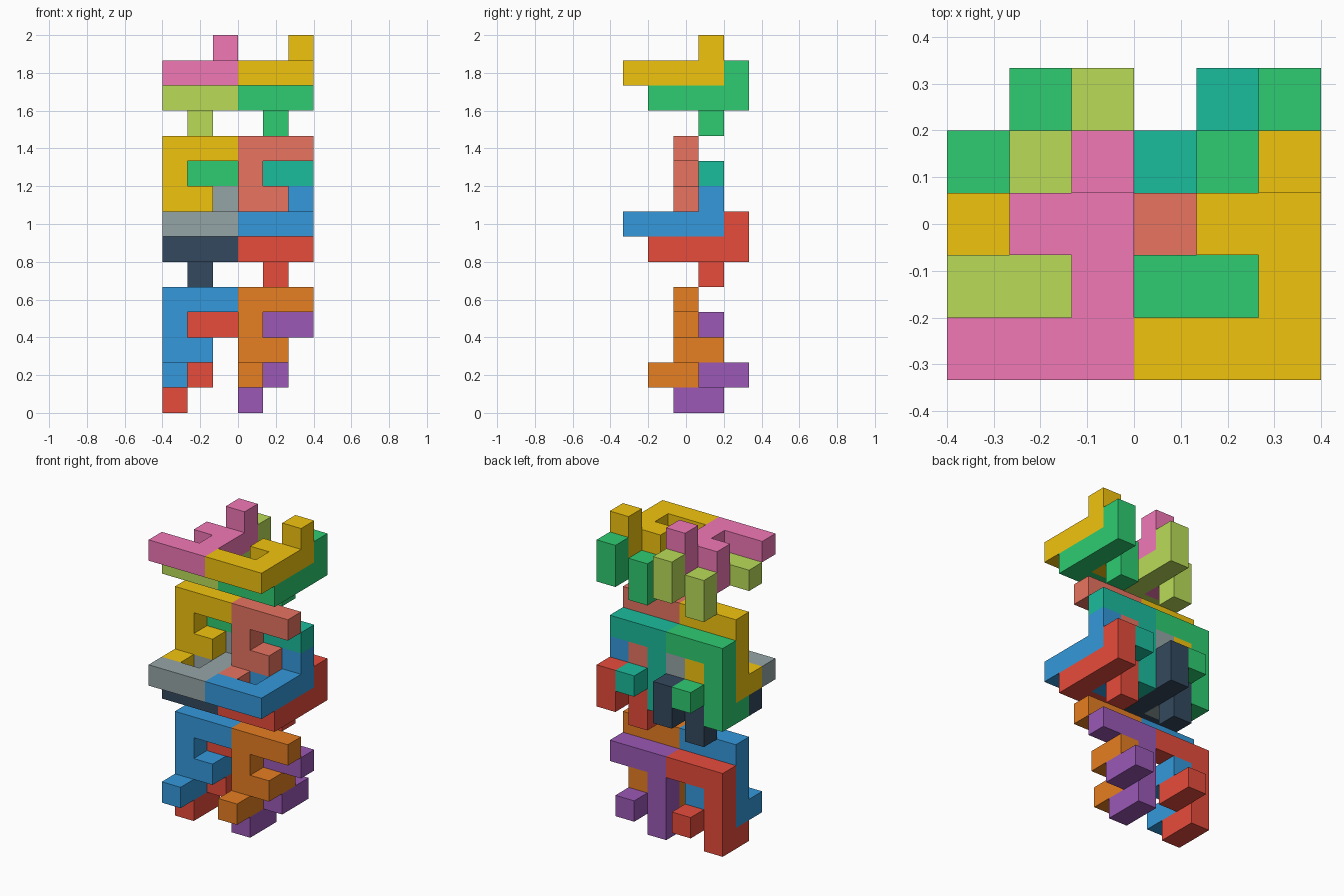
import bpy, bmesh
from mathutils import Vector

if "Cube" in bpy.data.objects:
    bpy.data.objects.remove(bpy.data.objects["Cube"])

U = 2 / 15                                   # edge of one unit cube
ORIGIN = Vector((-3 * U, -2.5 * U, 0))

COLOURS = {
    "blue": "3498DB", "orange": "E67E22", "yellow": "F1C40F", "salmon": "E87461",
    "red": "E74C3C", "purple": "9B59B6", "green": "2ECC71", "teal": "1ABC9C",
    "grey": "95A5A6", "pink": "F178B6", "slate": "34495E", "lime": "BADC58",
}


def material(name):
    mat = bpy.data.materials.get(name)
    if mat is None:
        mat = bpy.data.materials.new(name)
        rgb = [int(COLOURS[name][i:i + 2], 16) / 255 for i in (0, 2, 4)]
        mat.diffuse_color = [((c + 0.055) / 1.055) ** 2.4 if c > 0.04 else c / 12.92
                             for c in rgb] + [1]
        mat.use_nodes = True
        mat.node_tree.nodes["Principled BSDF"].inputs["Base Color"].default_value = mat.diffuse_color
    return mat


def build_piece(name, cells, colour):
    """Outer skin of a set of unit cubes, with flush faces merged."""
    cells = set(cells)
    bm = bmesh.new()
    for cell in cells:
        for axis in range(3):
            for side in (-1, 1):
                n = [0, 0, 0]
                n[axis] = side
                if tuple(c + d for c, d in zip(cell, n)) in cells:
                    continue
                corners = []
                for a, b in ((0, 0), (1, 0), (1, 1), (0, 1)):
                    p = Vector(cell)
                    p[axis] += (side + 1) / 2
                    p[(axis + 1) % 3] += a
                    p[(axis + 2) % 3] += b
                    corners.append(bm.verts.new(ORIGIN + p * U))
                bm.faces.new(corners if side > 0 else corners[::-1])
    bmesh.ops.remove_doubles(bm, verts=bm.verts, dist=1e-4)
    bmesh.ops.dissolve_limit(bm, angle_limit=0.01, verts=bm.verts, edges=bm.edges)
    mesh = bpy.data.meshes.new(name)
    bm.to_mesh(mesh)
    bm.free()
    mesh.materials.append(material(colour))
    bpy.context.collection.objects.link(bpy.data.objects.new(name, mesh))


# Upright F-shaped piece: top arm, spine, short arm with a peg behind, foot in front
upright = [(0, 2, 4), (1, 2, 4), (2, 2, 4), (0, 2, 3), (0, 2, 2), (0, 2, 1),
           (1, 2, 2), (1, 3, 2), (0, 1, 1)]
# The same piece turned to lie flat
flat = [(2 - x, 4 - z, 9 - y) for x, y, z in upright]

# name, shape, step back-and-down, colours (lower left, lower right, upper left, upper right)
families = [
    ("upright_front", upright, 0, ("blue", "orange", "yellow", "salmon")),
    ("upright_back", upright, 1, ("red", "purple", "green", "teal")),
    ("flat_upper", flat, 0, ("grey", "blue", "pink", "yellow")),
    ("flat_lower", flat, 1, ("slate", "red", "lime", "green")),
]

# Repeat every piece over two columns and two tiers
for family, shape, step, colours in families:
    for tier, tier_name in enumerate(("lower", "upper")):
        for col, col_name in enumerate(("left", "right")):
            cells = [(x + 3 * col, y + step, z - step + 6 * tier) for x, y, z in shape]
            build_piece(f"{family}_piece_{tier_name}_{col_name}", cells,
                        colours[2 * tier + col])
